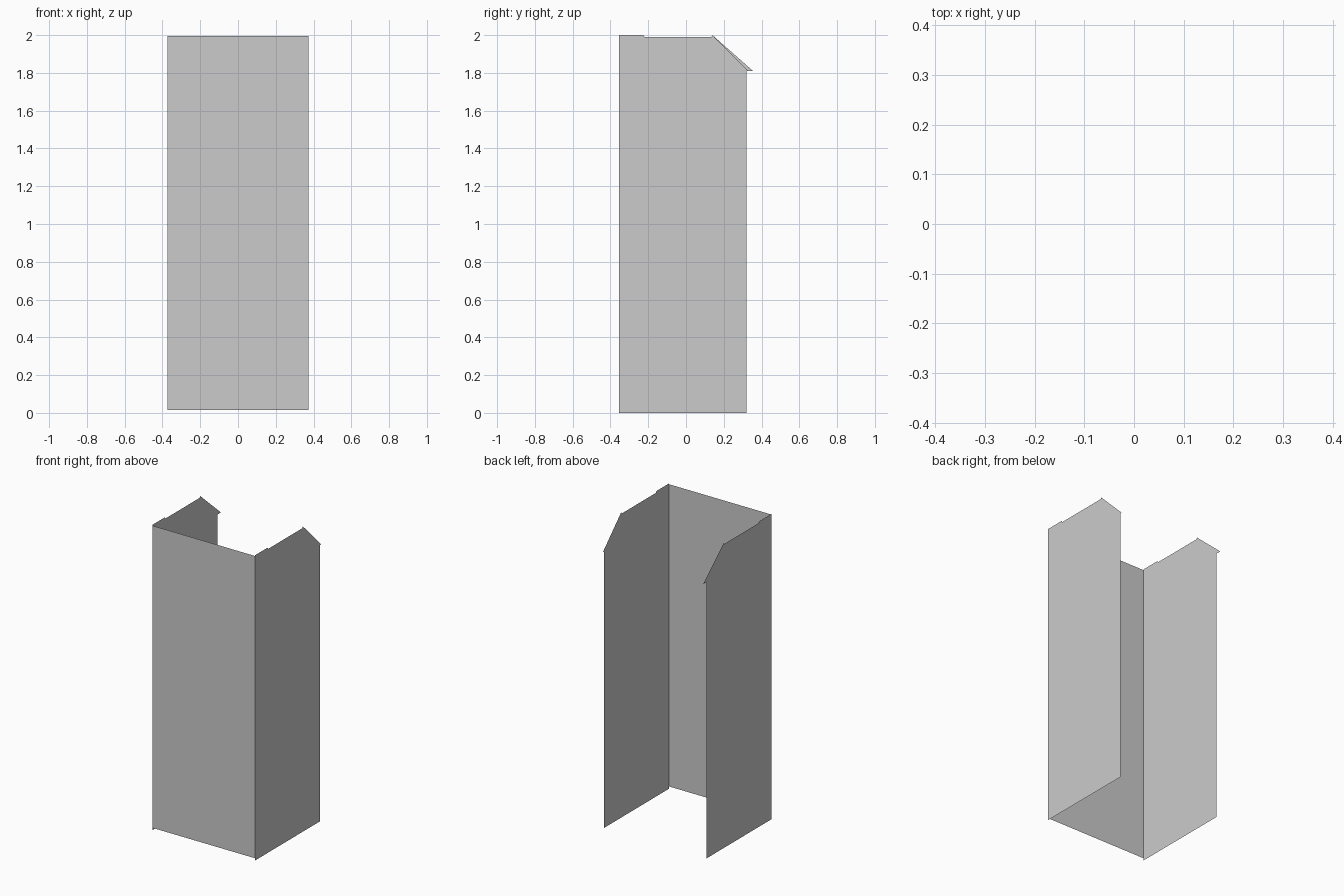
import bpy

if "Cube" in bpy.data.objects:
    bpy.data.objects.remove(bpy.data.objects["Cube"])

X, Y0, Y1 = 0.372, -0.355, 0.32


def sheet(name, points):
    """One flat, zero-thickness panel from its outline."""
    mesh = bpy.data.meshes.new(name)
    mesh.from_pydata(points, [], [range(len(points))])
    mesh.update()
    obj = bpy.data.objects.new(name, mesh)
    bpy.context.collection.objects.link(obj)
    return obj


def side_outline(x, tip_y):
    """Side wall with raised front lip, sloping rear corner and eave tip."""
    yz = [(Y0, 0.0), (Y1, 0.0), (Y1, 1.81), (tip_y, 1.81), (0.14, 2.0),
          (0.135, 1.99), (-0.22, 1.99), (-0.225, 2.0), (Y0, 2.0)]
    if x < 0:
        yz.reverse()
    return [(x, y, z) for y, z in yz]


# Front wall
sheet("front_panel", [(-X, Y0, 0.015), (X, Y0, 0.015), (X, Y0, 1.995), (-X, Y0, 1.995)])

# Side walls; the left eave reaches slightly further back
sheet("right_panel", side_outline(X, 0.33))
sheet("left_panel", side_outline(-X, 0.355))
